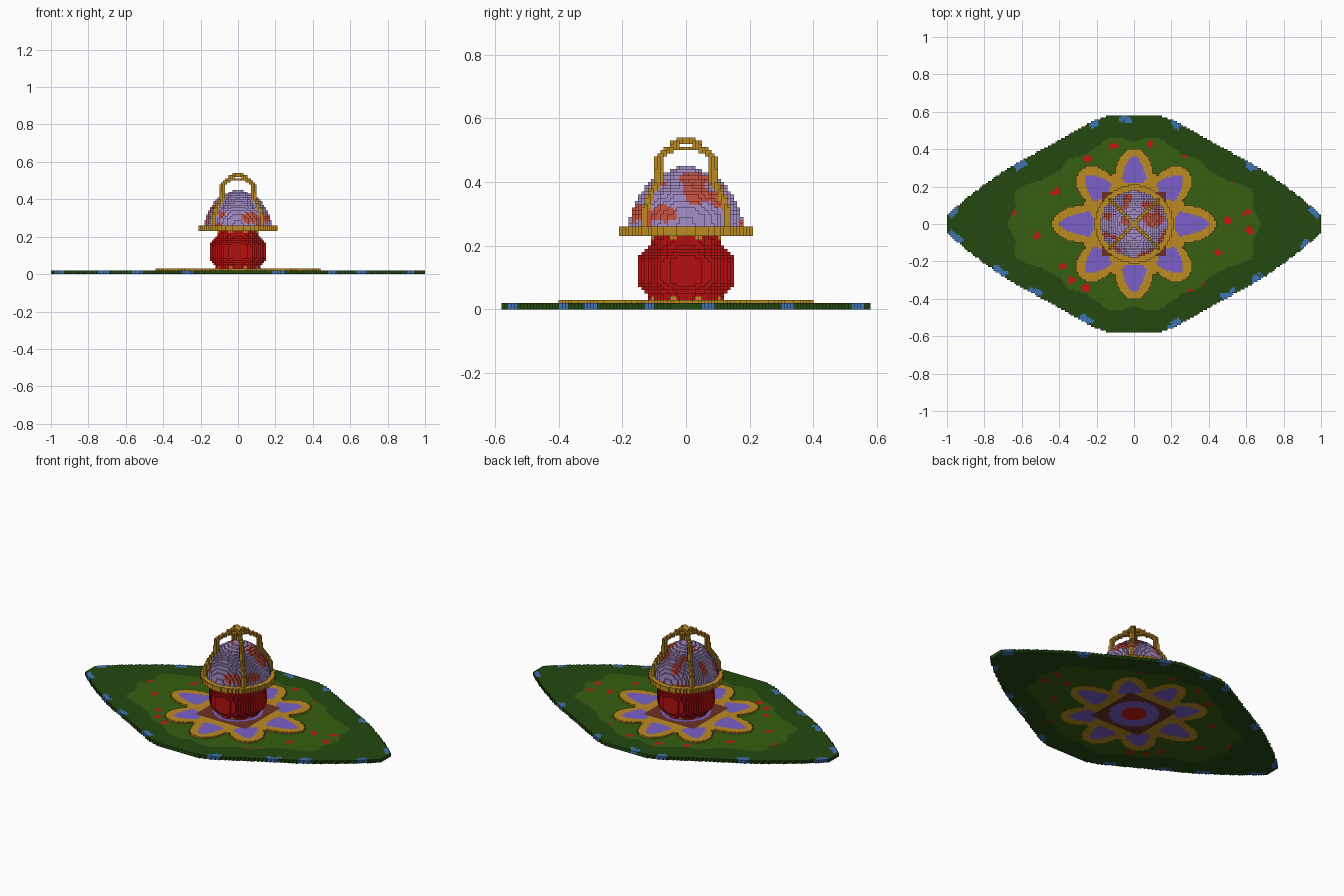
import bpy, bmesh, math
from mathutils import Vector, noise

S = 0.01  # block size

if "Cube" in bpy.data.objects:
    bpy.data.objects.remove(bpy.data.objects["Cube"], do_unlink=True)

COLOURS = {  # sRGB 0-255
    "dark green": (36, 72, 16), "leaf green": (54, 94, 16), "bright red": (200, 22, 18),
    "blue": (62, 115, 178), "gold": (188, 138, 34), "violet": (122, 96, 200),
    "brown": (108, 48, 38), "lilac": (166, 142, 200), "coral": (204, 82, 68),
    "pot red": (180, 14, 16)}


def linear(c):
    c /= 255
    return c / 12.92 if c <= 0.04045 else ((c + 0.055) / 1.055) ** 2.4


MATS = {}
for label, rgb in COLOURS.items():
    m = bpy.data.materials.new(label)
    m.use_nodes = True
    col = tuple(linear(c) for c in rgb) + (1.0,)
    m.diffuse_color = col
    bsdf = m.node_tree.nodes["Principled BSDF"]
    bsdf.inputs["Base Color"].default_value = col
    bsdf.inputs["Roughness"].default_value = 0.8
    MATS[label] = m


def lerp(points, t):
    """Piecewise linear profile lookup."""
    for (a, va), (b, vb) in zip(points, points[1:]):
        if a <= t <= b:
            return va + (vb - va) * (t - a) / (b - a)
    return 0.0


# unit cube faces: direction and its four corners
SIDES = [((1, 0, 0), ((1, 0, 0), (1, 1, 0), (1, 1, 1), (1, 0, 1))),
         ((-1, 0, 0), ((0, 0, 0), (0, 0, 1), (0, 1, 1), (0, 1, 0))),
         ((0, 1, 0), ((0, 1, 0), (0, 1, 1), (1, 1, 1), (1, 1, 0))),
         ((0, -1, 0), ((0, 0, 0), (1, 0, 0), (1, 0, 1), (0, 0, 1))),
         ((0, 0, 1), ((0, 0, 1), (1, 0, 1), (1, 1, 1), (0, 1, 1))),
         ((0, 0, -1), ((0, 0, 0), (0, 1, 0), (1, 1, 0), (1, 0, 0)))]


def blocks(name, half_x, half_y, z0, z1, rule):
    """Fill a region with blocks where rule gives a colour; keep outer faces only."""
    nx, ny = round(half_x / S), round(half_y / S)
    cells = {}
    for k in range(round(z0 / S), round(z1 / S)):
        for j in range(-ny, ny):
            for i in range(-nx, nx):
                c = rule((i + 0.5) * S, (j + 0.5) * S, (k + 0.5) * S)
                if c:
                    cells[i, j, k] = c
    used = sorted(set(cells.values()))
    bm, corners = bmesh.new(), {}
    for (i, j, k), c in cells.items():
        for (dx, dy, dz), quad in SIDES:
            if (i + dx, j + dy, k + dz) in cells:
                continue
            vs = []
            for a, b, d in quad:
                key = (i + a, j + b, k + d)
                if key not in corners:
                    corners[key] = bm.verts.new([n * S for n in key])
                vs.append(corners[key])
            face = bm.faces.new(vs)
            face.material_index = used.index(c)
    mesh = bpy.data.meshes.new(name)
    bm.to_mesh(mesh)
    bm.free()
    for c in used:
        mesh.materials.append(MATS[c])
    obj = bpy.data.objects.new(name, mesh)
    bpy.context.collection.objects.link(obj)
    return obj


# Flower pattern: eight petals around a square and a round centre
def flower(x, y, z=0):
    r = math.hypot(x, y)
    if r < 0.07:
        return "bright red"
    if r < 0.14:
        return "violet"
    if max(abs(x), abs(y)) < 0.17:
        return "brown"
    a = math.atan2(y, x)
    axis = round(a / (math.pi / 4)) * math.pi / 4
    u, w = r * math.cos(a - axis), abs(r * math.sin(a - axis))
    tip = 0.405 + 0.035 * max(0, math.cos(2 * axis))
    t = (u - 0.215) / (tip - 0.04 - 0.215)
    if 0 < t < 1 and w < 0.075 * math.sqrt(1 - t) * min(1, math.sqrt(6 * t)):
        return "violet"
    if r < 0.29:
        return "gold"
    t = (u - 0.28) / (tip - 0.28)
    return "gold" if t < 1 and w < 0.098 * math.sqrt(1 - t * t) else None


# Leaf-shaped base, with a wavy inner field and speckles
RIM = [(0, .585), (.12, .583), (.2, .56), (.3, .505), (.45, .42), (.6, .34),
       (.7, .28), (.8, .21), (.9, .135), (.97, .075), (1, .04)]
FIELD = [(0, .68), (8, .64), (16, .66), (25, .55), (35, .49), (45, .49),
         (55, .45), (65, .46), (75, .48), (90, .44)]
BLUE_SPOTS = [(-.21, .53), (.22, .54), (-.61, .32), (.63, .31), (-.97, .07), (.98, .06),
              (-.95, -.07), (-.26, -.51), (-.53, -.37), (.65, -.3), (.51, -.38),
              (.22, -.54), (.92, -.11), (-.05, .58), (-.72, -.26)]
RED_SPOTS = [(-.26, -.34), (-.33, -.3), (-.39, -.23), (-.64, .06), (-.25, .35), (.54, .24),
             (.62, -.03), (.61, .06), (.38, -.34), (-.36, -.06), (.5, .02), (.3, -.37),
             (.08, .43), (-.52, -.06), (.27, .37), (-.42, .17), (.45, -.15), (-.1, .42)]


def near(spots, x, y, radius):
    ragged = radius * (1 + 0.9 * noise.noise(Vector((x * 40, y * 40, 3.3))))
    return any(math.hypot(x - a, y - b) < ragged for a, b in spots)


def base_rule(x, y, z):
    edge = lerp(RIM, abs(x)) - abs(y)
    if edge < 0:
        return None
    petal = flower(x, y)
    if petal:
        return petal
    if edge < 0.04 and near(BLUE_SPOTS, x, y, 0.035):
        return "blue"
    angle = math.degrees(math.atan2(abs(y), abs(x)))
    if math.hypot(x, y) < lerp(FIELD, angle):
        return "bright red" if near(RED_SPOTS, x, y, 0.02) else "leaf green"
    return "dark green"


blocks("leaf_base", 1.0, 0.6, 0, 0.02, base_rule)
blocks("flower_inlay", 0.46, 0.46, 0.02, 0.03, flower)

# Round pot with small gold studs at foot and neck
POT = [(.03, .115), (.045, .118), (.07, .147), (.09, .155), (.15, .155),
       (.17, .145), (.2, .115), (.23, .112)]


def pot_rule(x, y, z):
    r, edge = math.hypot(x, y), lerp(POT, z)
    if r > edge:
        return None
    stud = math.cos(8 * math.atan2(y, x) + math.pi) > 0.75
    return "gold" if stud and (z < 0.04 or z > 0.22) else "pot red"


blocks("pot", 0.17, 0.17, 0.03, 0.23, pot_rule)

# Gold plate above the pot
blocks("plate", 0.22, 0.22, 0.23, 0.26,
       lambda x, y, z: "gold" if math.hypot(x, y) < 0.207 else None)

# Mottled dome
DOME = [(.25, .178), (.29, .176), (.33, .162), (.36, .147), (.39, .122),
        (.41, .1), (.43, .068), (.44, .04), (.45, .03)]


def dome_rule(x, y, z):
    if math.hypot(x, y) > lerp(DOME, z):
        return None
    patch = noise.noise(Vector((x * 15 + 5, y * 15, z * 15)))
    return "coral" if patch > 0.14 else "lilac"


blocks("dome", 0.19, 0.19, 0.26, 0.45, dome_rule)

# Two crossed carrying straps with a small loop on top, along the diagonals
STRAP = [(.128, .25), (.128, .31), (.112, .36), (.088, .4), (.085, .475),
         (.07, .49), (.045, .505), (0, .505)]
LOOP = [(.045, .505), (.036, .52), (.016, .532), (0, .532)]


def close_to(path, d, z):
    p = Vector((d, z))
    for a, b in zip(path, path[1:]):
        a, b = Vector(a), Vector(b)
        t = max(0, min(1, (p - a).dot(b - a) / (b - a).length_squared))
        if (p - a.lerp(b, t)).length < 0.0085:
            return True
    return False


def strap_rule(x, y, z):
    if abs(abs(x) - abs(y)) > 0.011:
        return None
    d = (abs(x) + abs(y)) / 2
    return "gold" if close_to(STRAP, d, z) or close_to(LOOP, d, z) else None


blocks("handle_straps", 0.15, 0.15, 0.26, 0.54, strap_rule)
